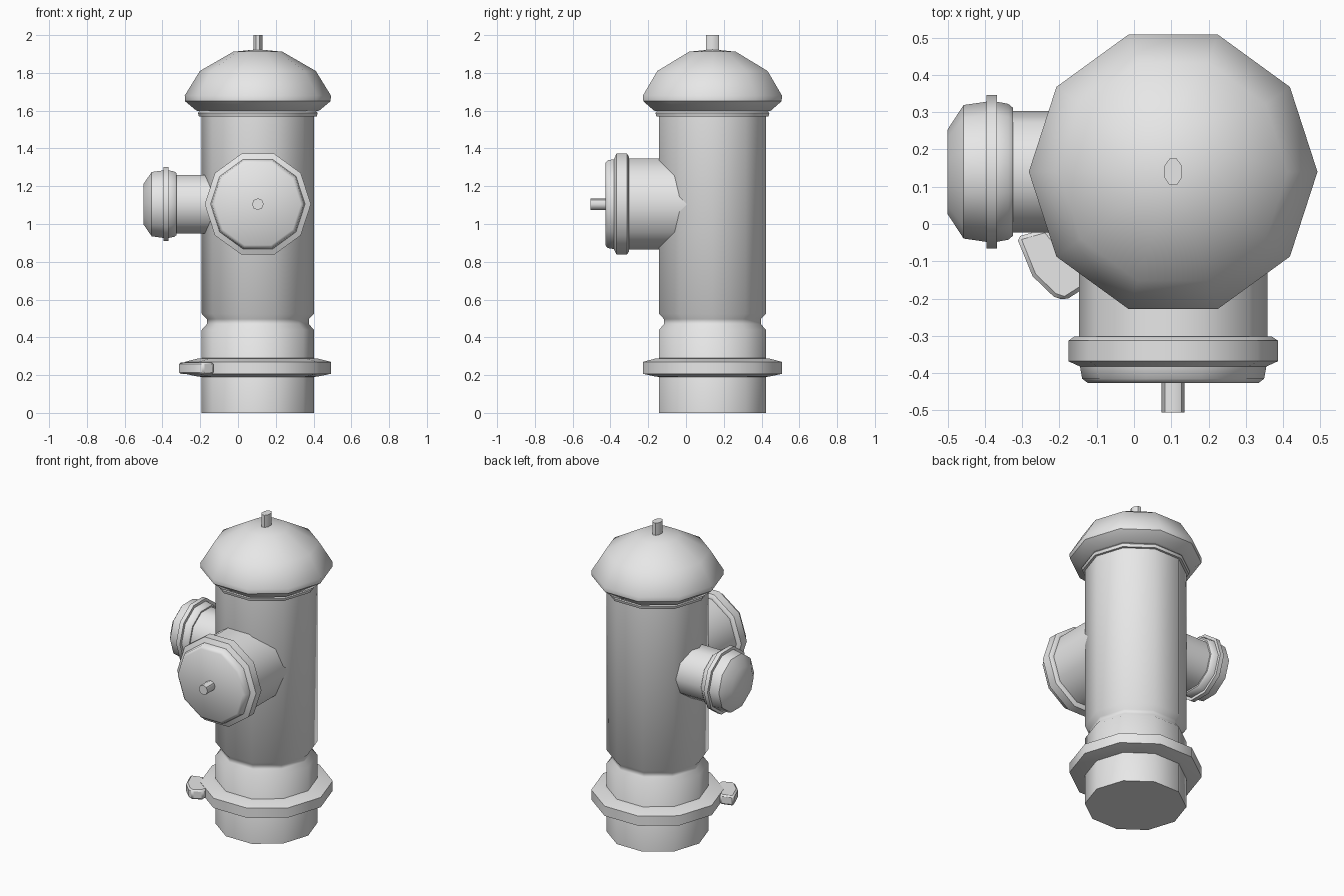
import bpy, bmesh, math
from mathutils import Vector

cube = bpy.data.objects.get("Cube")
if cube:
    bpy.data.objects.remove(cube, do_unlink=True)

# One plain grey paint for everything
paint = bpy.data.materials.new("light_grey_paint")
paint.use_nodes = True
GREY = (0.8, 0.8, 0.8, 1)
paint.diffuse_color = GREY
paint.node_tree.nodes["Principled BSDF"].inputs["Base Color"].default_value = GREY

X, Y, Z = Vector((1, 0, 0)), Vector((0, 1, 0)), Vector((0, 0, 1))
AXIS = Vector((0.105, 0.14, 0))       # upright centre line of the barrel
OUTLET = AXIS + Z * 1.105             # where the outlet axes meet


def finish(name, bm, angle=45):
    bmesh.ops.remove_doubles(bm, verts=bm.verts, dist=1e-5)
    bmesh.ops.recalc_face_normals(bm, faces=bm.faces)
    mesh = bpy.data.meshes.new(name)
    bm.to_mesh(mesh)
    bm.free()
    mesh.materials.append(paint)
    obj = bpy.data.objects.new(name, mesh)
    bpy.context.collection.objects.link(obj)
    bpy.ops.object.select_all(action="DESELECT")
    obj.select_set(True)
    bpy.context.view_layer.objects.active = obj
    bpy.ops.object.shade_smooth_by_angle(angle=math.radians(angle))
    return obj


def lathe(name, profile, origin, along, u, w, sides=10, phase=0.0, squash=1.0):
    """Spin (distance, radius) pairs round an axis; u points at the first corner."""
    bm = bmesh.new()
    rings = []
    for dist, rad in profile:
        ring = []
        for i in range(sides):
            a = math.tau * i / sides + phase
            offset = u * (rad * squash * math.cos(a)) + w * (rad * math.sin(a))
            ring.append(bm.verts.new(origin + along * dist + offset))
        rings.append(ring)
    for low, high in zip(rings, rings[1:]):
        for i in range(sides):
            j = (i + 1) % sides
            bm.faces.new((low[i], low[j], high[j], high[i]))
    for ring, (_, rad) in ((rings[0], profile[0]), (rings[-1], profile[-1])):
        if rad > 0:
            bm.faces.new(ring)
    return finish(name, bm)


# Barrel with the groove above the flange
R = 0.297
lathe("barrel", [(0, R), (0.44, R), (0.47, 0.27), (0.497, 0.27), (0.525, R), (1.6, R)],
      AXIS, Z, X, Y)
lathe("base_flange", [(0.19, 0.29), (0.192, 0.315), (0.207, 0.387), (0.27, 0.387),
                      (0.287, 0.32), (0.29, 0.29)], AXIS, Z, X, Y)
lathe("neck_collar", [(1.57, 0.29), (1.57, 0.312), (1.588, 0.317), (1.6, 0.305)],
      AXIS, Z, X, Y)

# Domed lid and its operating nut
lathe("domed_lid", [(1.595, 0.29), (1.6, 0.325), (1.65, 0.385), (1.68, 0.387),
                    (1.81, 0.307), (1.912, 0.13), (1.925, 0)], AXIS, Z, X, Y)
lathe("lid_nut", [(1.88, 0.038), (2.0, 0.038)], AXIS, Z, X, Y,
      sides=8, phase=math.pi / 8, squash=0.68)

# Large front outlet
lathe("front_outlet_neck", [(0.0, 0.253), (0.5, 0.253)], OUTLET, -Y, X, Z)
lathe("front_outlet_cap", [(0.442, 0.25), (0.442, 0.265), (0.453, 0.281), (0.508, 0.281),
                           (0.522, 0.25), (0.555, 0.244), (0.567, 0.228)],
      OUTLET, -Y, X, Z)
lathe("front_outlet_nut", [(0.55, 0.031), (0.645, 0.031)], OUTLET, -Y, X, Z, sides=8)

# Small side outlet
lathe("side_outlet_neck", [(0.0, 0.163), (0.45, 0.163)], OUTLET, -X, Y, Z)
lathe("side_outlet_cap", [(0.43, 0.16), (0.43, 0.172), (0.442, 0.182), (0.473, 0.188),
                          (0.5, 0.188), (0.562, 0.179), (0.605, 0.113)],
      OUTLET, -X, Y, Z)
lathe("side_outlet_ring", [(0.473, 0.18), (0.473, 0.206), (0.5, 0.206), (0.5, 0.18)],
      OUTLET, -X, Y, Z)

# Curved lug on the flange
outline = [(-0.315, -0.035), (-0.272, -0.14), (-0.215, -0.195), (-0.185, -0.205),
           (-0.13, -0.17), (-0.13, -0.12), (-0.19, -0.07), (-0.235, -0.012)]
bm = bmesh.new()
base = bm.faces.new([bm.verts.new((x, y, 0.205)) for x, y in outline])
grown = bmesh.ops.extrude_face_region(bm, geom=[base])["geom"]
top = [v for v in grown if isinstance(v, bmesh.types.BMVert)]
bmesh.ops.translate(bm, verts=top, vec=(0, 0, 0.063))
lug = finish("flange_lug", bm)
bevel = lug.modifiers.new("soft_edges", "BEVEL")
bevel.width = 0.01
bevel.segments = 1
